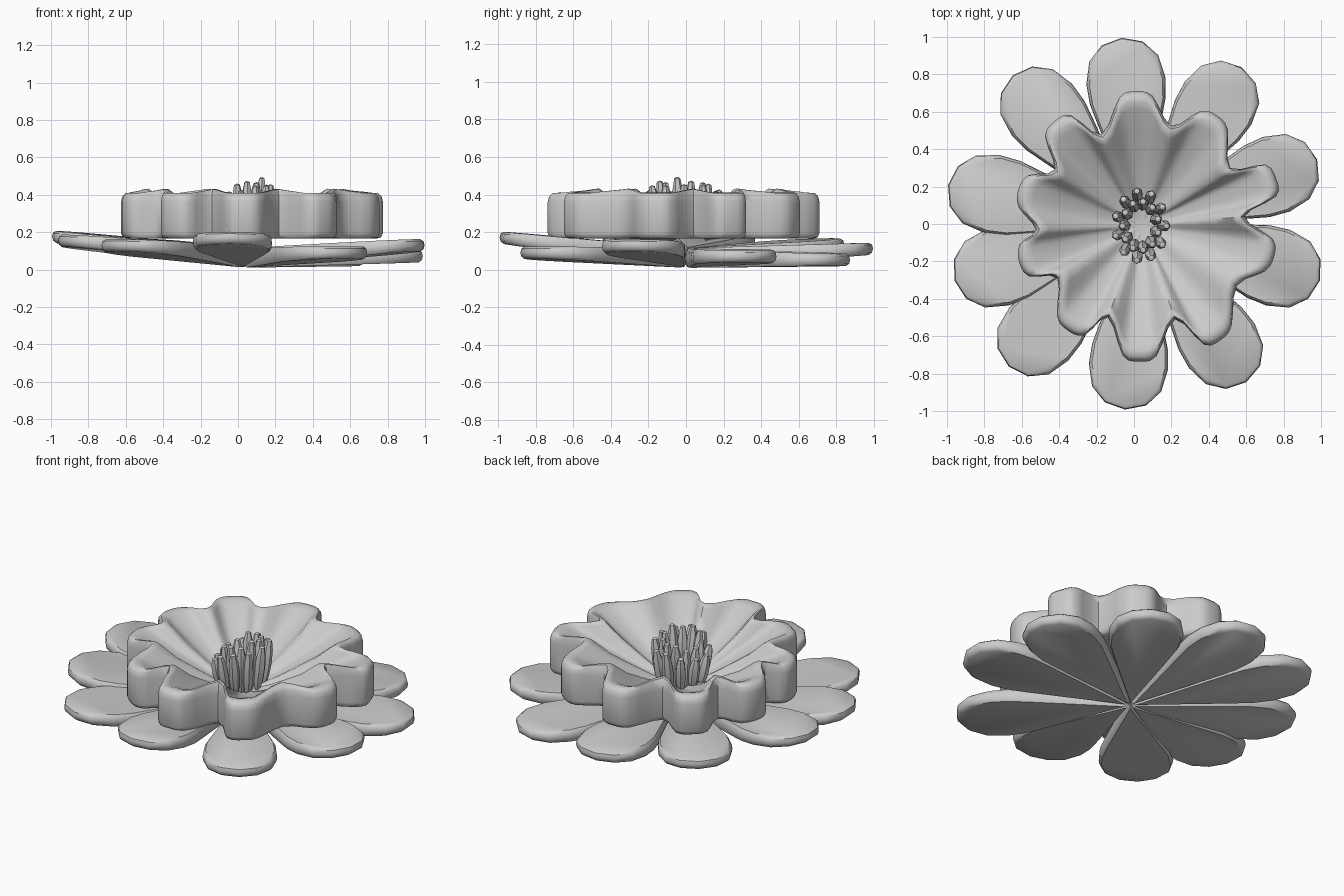
import bpy, bmesh, math, random
from mathutils import Vector, Matrix

if "Cube" in bpy.data.objects:
    bpy.data.objects.remove(bpy.data.objects["Cube"])

random.seed(4)


def make_object(name, bm, angle=40):
    bmesh.ops.recalc_face_normals(bm, faces=bm.faces)
    mesh = bpy.data.meshes.new(name)
    bm.to_mesh(mesh)
    bm.free()
    ob = bpy.data.objects.new(name, mesh)
    bpy.context.collection.objects.link(ob)
    bpy.ops.object.select_all(action='DESELECT')
    ob.select_set(True)
    bpy.context.view_layer.objects.active = ob
    bpy.ops.object.shade_smooth_by_angle(angle=math.radians(angle))
    return ob


# Outer petals: tilted teardrop slabs meeting at a point underneath
HALF = [(0.12, 0.037), (0.35, 0.11), (0.55, 0.172), (0.66, 0.203), (0.77, 0.212),
        (0.89, 0.185), (0.97, 0.11)]
OUTLINE = [(0, 0)] + [(x, -y) for x, y in HALF] + [(1, 0)] + [(x, y) for x, y in HALF[::-1]]


def outer_petal(i, angle, length, tip_z):
    a, base_z, thick = math.radians(angle), 0.01, 0.065
    bm = bmesh.new()
    rings = []
    # Stacked outlines give the slab its rounded edge
    for inset, h in ((0.025, 0), (0.006, 0.012), (0, 0.032), (0.006, 0.053), (0.025, thick)):
        ring = []
        for x, y in OUTLINE:
            h2 = h * (1 + 0.6 * (1 - x))
            x = (0.6 + (x - 0.6) * (1 - inset * 2.2)) * length
            y = y * (1 - inset * 3)
            z = base_z + (tip_z - base_z) * x / length + h2
            ring.append(bm.verts.new((0.03 + x * math.cos(a) - y * math.sin(a),
                                      x * math.sin(a) + y * math.cos(a), z)))
        rings.append(ring)
    n = len(OUTLINE)
    for lo, hi in zip(rings, rings[1:]):
        for k in range(n):
            bm.faces.new((lo[k], lo[(k + 1) % n], hi[(k + 1) % n], hi[k]))
    bm.faces.new(rings[0][::-1])
    bm.faces.new(rings[-1])
    make_object(f"outer_petal_{i}", bm)


PETALS = [(95.5, 1.0, .08), (57, 1.0, .02), (20, 1.01, .04), (-17.5, 1.01, .10), (-56, 1.02, .06),
          (-94.5, .995, .14), (-132.5, 1.035, .10), (-163, 1.035, .125), (168.5, 1.045, .145),
          (130.5, 1.045, .105)]
for i, p in enumerate(PETALS):
    outer_petal(i + 1, *p)

# Inner ruffle: ten-lobed rim, steep outer wall, pleated funnel inside, flat underside
RIM = [(.01, .70), (.20, .525), (.44, .57), (.515, .30), (.75, .24), (.59, .04), (.74, -.17),
       (.55, -.33), (.46, -.61), (.22, -.51), (.03, -.725), (-.14, -.50), (-.35, -.56),
       (-.41, -.29), (-.605, -.20), (-.525, -.03), (-.61, .18), (-.425, .29), (-.42, .54), (-.175, .48)]
# Broaden each lobe into two shoulder points around its tip
centre = Vector((0.04, -0.01))
pts = []
for k, p in enumerate(RIM):
    v = Vector(p)
    if k % 2:
        pts.append((v, 1.0))
    else:
        d = (v - centre).normalized()
        side = Vector((d.y, -d.x)) * 0.09
        pts += [(v - side - d * 0.02, 0.0), (v + d * 0.01, 0.0), (v + side - d * 0.02, 0.0)]


def spline(p0, p1, p2, p3, t):
    return 0.5 * (2 * p1 + (p2 - p0) * t + (2 * p0 - 5 * p1 + 4 * p2 - p3) * t * t
                  + (3 * p1 - p0 - 3 * p2 + p3) * t ** 3)


loop, n = [], len(pts)
for k in range(n):
    q = [pts[(k + j - 1) % n] for j in range(4)]
    for t in (0, 1 / 3, 2 / 3):
        xy = spline(*[e[0] for e in q], t)
        loop.append((xy, q[1][1] * (1 - t) + q[2][1] * t))

# (scale from centre, height) going from underside up the wall and into the funnel
PROFILE = [(.95, .165), (.985, .172), (1, .195), (1, .36), (.99, .39), (.965, .408),
           (.92, .41), (.87, .398), (.7, .338), (.5, .275), (.3, .215), (.12, .172)]
bm = bmesh.new()
rings = []
for s, z in PROFILE:
    lift = 0.022 * max(0, (z - .36) / .05)
    rings.append([bm.verts.new((*(centre + (xy - centre) * s), z + lift * w)) for xy, w in loop])
m = len(loop)
for lo, hi in zip(rings, rings[1:]):
    for k in range(m):
        bm.faces.new((lo[k], lo[(k + 1) % m], hi[(k + 1) % m], hi[k]))
for ring, z in ((rings[0], .165), (rings[-1], .168)):
    c = bm.verts.new((*centre, z))
    for k in range(m):
        bm.faces.new((ring[k], ring[(k + 1) % m], c))
make_object("inner_ruffle", bm, 60)

# Stamens: two staggered rings of blunt spindles, taller on the right
bm = bmesh.new()
COUNT = 22
for k in range(COUNT):
    a = 2 * math.pi * k / COUNT
    r = 0.115 if k % 2 else 0.165
    x, y = 0.035 + r * 0.85 * math.cos(a), r * 1.15 * math.sin(a) - 0.01
    top = 0.425 + 0.35 * x + random.uniform(-.02, .02) + (0.02 if k % 2 else -0.02)
    foot = Vector((0.035 + (x - 0.035) * 0.75, y * 0.75, 0.17))
    axis = Vector((x, y, top)) - foot
    mat = (Matrix.Translation(foot + axis / 2) @ axis.to_track_quat('Z', 'Y').to_matrix().to_4x4()
           @ Matrix.Diagonal((0.032, 0.032, axis.length / 2, 1)))
    ball = bmesh.ops.create_uvsphere(bm, u_segments=6, v_segments=6, radius=1)["verts"]
    for v in ball:
        v.co.z = math.copysign(min(abs(v.co.z) * 1.1, 1), v.co.z)
    bmesh.ops.transform(bm, matrix=mat, verts=ball)
make_object("stamens", bm, 50)
